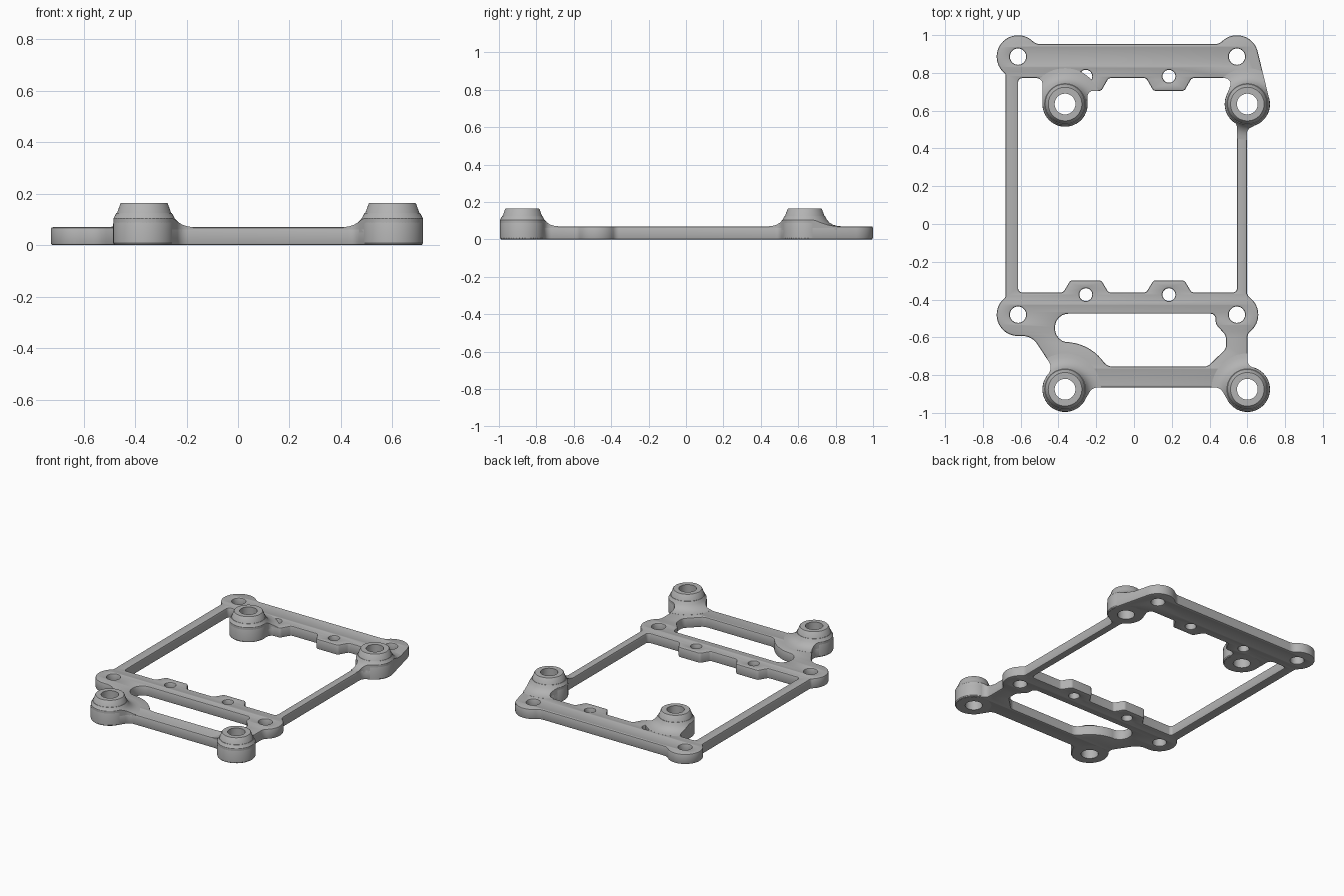
import bpy, bmesh
from math import cos, sin, radians, tan, pi
from mathutils import Vector

if "Cube" in bpy.data.objects:
    bpy.data.objects.remove(bpy.data.objects["Cube"])

THICK, EAR, BOSS = 0.07, 0.113, 0.119
BOSSES = [(-0.365, -0.875), (0.6, -0.875), (-0.365, 0.635), (0.6, 0.635)]
EARS = [(-0.614, -0.48), (0.545, -0.48), (-0.614, 0.886), (0.545, 0.886)]
PINS = [(x, y) for x in (-0.255, 0.185) for y in (-0.374, 0.782)]

metal = bpy.data.materials.new("grey_metal")
metal.use_nodes = True
metal.diffuse_color = (0.45, 0.45, 0.45, 1)
metal.node_tree.nodes["Principled BSDF"].inputs["Base Color"].default_value = metal.diffuse_color


def arc(center, radius, start, end):
    """Points along an arc, as unrounded corners."""
    n = max(4, int(abs(end - start) / 6))
    angles = [radians(start + (end - start) * i / n) for i in range(n + 1)]
    return [(center[0] + radius * cos(a), center[1] + radius * sin(a), 0) for a in angles]


def rounded(corners):
    """Turn (x, y, fillet radius) corners into a closed loop of points."""
    loop = []
    for i, (x, y, r) in enumerate(corners):
        p = Vector((x, y))
        if r == 0:
            loop.append(p)
            continue
        sides, limits = [], []
        for q in (corners[i - 1], corners[(i + 1) % len(corners)]):
            d = Vector(q[:2]) - p
            limits.append(d.length * (0.48 if q[2] else 0.95))
            sides.append(d.normalized())
        half = sides[0].angle(sides[1]) / 2
        reach = min(r / tan(half), *limits)
        r = reach * tan(half)
        center = p + (sides[0] + sides[1]).normalized() * (r / sin(half))
        a, b = p + sides[0] * reach - center, p + sides[1] * reach - center
        for k in range(7):
            t = k / 6
            loop.append(center + (a * (1 - t) + b * t).normalized() * r)
    return loop


def circle(center, radius):
    return [Vector(p[:2]) for p in arc(center, radius, 0, 360)[:-1]]


def finish(obj):
    """Weld the mesh, fix its normals, colour and smooth it."""
    bm = bmesh.new()
    bm.from_mesh(obj.data)
    bmesh.ops.remove_doubles(bm, verts=bm.verts, dist=0.0001)
    bmesh.ops.recalc_face_normals(bm, faces=bm.faces)
    bm.to_mesh(obj.data)
    bm.free()
    obj.data.materials.clear()
    obj.data.materials.append(metal)
    select(obj)
    bpy.ops.object.shade_smooth_by_angle(angle=radians(35))


def select(obj):
    bpy.ops.object.select_all(action='DESELECT')
    obj.select_set(True)
    bpy.context.view_layer.objects.active = obj


def plate(name, loops, height, bevel):
    """Filled flat outline with holes, extruded upward from z = 0."""
    curve = bpy.data.curves.new(name, 'CURVE')
    curve.dimensions, curve.fill_mode = '2D', 'BOTH'
    curve.extrude = height / 2 - bevel
    curve.bevel_depth, curve.offset, curve.bevel_resolution = bevel, -bevel, 1
    for loop in loops:
        spline = curve.splines.new('POLY')
        spline.points.add(len(loop) - 1)
        for point, p in zip(spline.points, loop):
            point.co = (p.x, p.y, 0, 1)
        spline.use_cyclic_u = True
    obj = bpy.data.objects.new(name, curve)
    bpy.context.collection.objects.link(obj)
    select(obj)
    bpy.ops.object.convert(target='MESH')
    obj = bpy.context.object
    for v in obj.data.vertices:
        v.co.z += height / 2
    finish(obj)
    return obj


def lathe(name, center, profile, steps=48):
    """Ring made by turning a closed (radius, z) profile about a vertical axis."""
    bm = bmesh.new()
    rings = []
    for i in range(steps):
        a = 2 * pi * i / steps
        rings.append([bm.verts.new((center[0] + r * cos(a), center[1] + r * sin(a), z))
                      for r, z in profile])
    n = len(profile)
    for i in range(steps):
        a, b = rings[i], rings[(i + 1) % steps]
        for j in range(n):
            k = (j + 1) % n
            bm.faces.new((a[j], b[j], b[k], a[k]))
    mesh = bpy.data.meshes.new(name)
    bm.to_mesh(mesh)
    bm.free()
    obj = bpy.data.objects.new(name, mesh)
    bpy.context.collection.objects.link(obj)
    finish(obj)
    return obj


front_left, front_right = EARS[1], EARS[0]
back_left, back_right = EARS[3], EARS[2]

# Outer edge, clockwise from the back right ear
outer = rounded(
    arc(back_right, EAR, 230, 50) + [(-0.52, 0.952, 0.06), (0.45, 0.952, 0.06)]
    + arc(back_left, EAR, 130, 12) + arc(BOSSES[3], BOSS, 12, -65)
    + [(0.597, 0.5, 0.04), (0.597, -0.376, 0.04)]
    + arc(front_left, EAR, 50, -50) + [(0.6, -0.582, 0.05), (0.6, -0.747, 0.04)]
    + arc(BOSSES[1], BOSS, 70, -150) + [(0.456, -0.865, 0.05), (-0.22, -0.865, 0.05)]
    + arc(BOSSES[0], BOSS, -30, -215) + [(-0.431, -0.76, 0.05), (-0.54, -0.593, 0.09)]
    + arc(front_right, EAR, -90, -230) + [(-0.68, -0.388, 0.03), (-0.68, 0.794, 0.03)])


def tab(x, base, tip):
    """Tapered tab around a pin hole, from left to right."""
    return [(x - 0.12, base, 0.02), (x - 0.082, tip, 0.02),
            (x + 0.082, tip, 0.02), (x + 0.12, base, 0.02)]


# Large window with pin tabs on its front and back edges
BACK, FRONT = 0.772, -0.362
pin_a, pin_b = -0.255, 0.185
window = rounded(
    [(-0.613, BACK, 0.02), (-0.485, BACK, 0.03)] + arc(BOSSES[2], BOSS, 180, 370)
    + [(-0.243, 0.705, 0.03)] + tab(pin_a, BACK, 0.705)[2:] + tab(pin_b, BACK, 0.705)
    + [(0.525, BACK, 0.03)] + arc(BOSSES[3], BOSS, 155, 235)
    + [(0.545, 0.527, 0.03), (0.545, FRONT, 0.02)]
    + tab(pin_b, FRONT, -0.299)[::-1] + tab(pin_a, FRONT, -0.299)[::-1]
    + [(-0.613, FRONT, 0.02)])

# Front slot, curving round the front right boss
slot = rounded(
    [(-0.418, -0.475, 0.07), (0.432, -0.475, 0.05), (0.432, -0.53, 0.05),
     (0.487, -0.59, 0.05), (0.487, -0.66, 0.04), (0.39, -0.755, 0.05), (-0.141, -0.755, 0.06)]
    + arc(BOSSES[0], 0.25, 38, 85) + [(-0.418, -0.626, 0.07)])

# Flat frame with all holes
holes = ([circle(c, 0.043) for c in EARS] + [circle(c, 0.034) for c in PINS]
         + [circle(c, 0.1) for c in BOSSES])
plate("frame_plate", [outer, window, slot] + holes, THICK, 0.008)

# Standoff bosses, each with a skirt that blends into the plate
boss_profile = [(0.055, 0), (0.112, 0), (0.12, 0.008), (0.12, 0.085), (0.092, 0.162),
                (0.089, 0.165), (0.055, 0.165)]
skirt_profile = [(0.1, 0.05), (0.19, 0.05), (0.19, 0.0705), (0.17, 0.073), (0.15, 0.079),
                 (0.132, 0.09), (0.118, 0.106), (0.108, 0.125), (0.1, 0.125)]
clip = plate("skirt_clip", [outer, window, slot], 0.4, 0)
clip.hide_render = True
names = ["front_right", "front_left", "back_right", "back_left"]
for name, center in zip(names, BOSSES):
    lathe(name + "_boss", center, boss_profile)
    skirt = lathe(name + "_skirt", center, skirt_profile)
    cut = skirt.modifiers.new("clip", 'BOOLEAN')
    cut.operation, cut.solver, cut.object = 'INTERSECT', 'EXACT', clip
    select(skirt)
    bpy.ops.object.modifier_apply(modifier=cut.name)
    finish(skirt)
bpy.data.objects.remove(clip)
